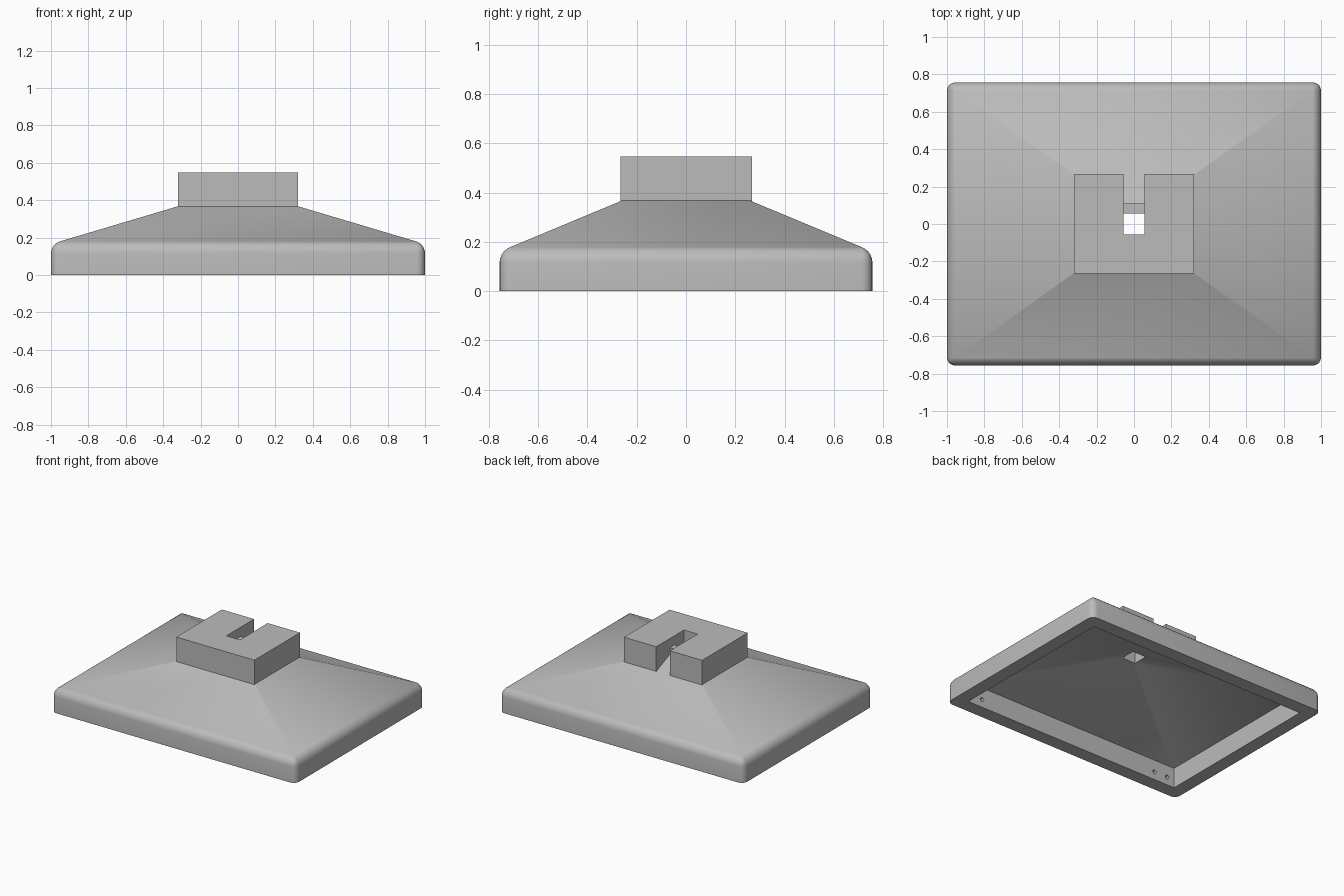
import bpy, bmesh, math
from mathutils import Matrix

cube = bpy.data.objects.get("Cube")
if cube:
    bpy.data.objects.remove(cube)

grey = bpy.data.materials.new("plain grey")
grey.use_nodes = True
grey.diffuse_color = (0.5, 0.5, 0.5, 1)
grey.node_tree.nodes["Principled BSDF"].inputs["Base Color"].default_value = (0.5, 0.5, 0.5, 1)


def add_object(name, bm):
    bmesh.ops.recalc_face_normals(bm, faces=bm.faces)
    mesh = bpy.data.meshes.new(name)
    bm.to_mesh(mesh)
    bm.free()
    mesh.materials.append(grey)
    obj = bpy.data.objects.new(name, mesh)
    bpy.context.collection.objects.link(obj)
    return obj


def loft(rings):
    """Closed solid through rectangles given as (half x, half y, z)."""
    bm = bmesh.new()
    loops = [[bm.verts.new((sx * hx, sy * hy, z))
              for sx, sy in ((-1, -1), (1, -1), (1, 1), (-1, 1))] for hx, hy, z in rings]
    for low, high in zip(loops, loops[1:]):
        for i in range(4):
            j = (i + 1) % 4
            bm.faces.new((low[i], low[j], high[j], high[i]))
    bm.faces.new(loops[0])
    bm.faces.new(loops[-1])
    return bm


def box(x0, x1, y0, y1, z0, z1):
    bm = loft([(0.5, 0.5, -0.5), (0.5, 0.5, 0.5)])
    bm.transform(Matrix.Translation(((x0 + x1) / 2, (y0 + y1) / 2, (z0 + z1) / 2))
                 @ Matrix.Diagonal((x1 - x0, y1 - y0, z1 - z0, 1)))
    return bm


def boolean(target, tool, operation):
    mod = target.modifiers.new(operation.lower(), "BOOLEAN")
    mod.object, mod.operation, mod.solver = tool, operation, "EXACT"
    bpy.context.view_layer.objects.active = target
    bpy.ops.object.modifier_apply(modifier=mod.name)
    bpy.data.objects.remove(tool)


# Hopper hood: low rectangular skirt with a sloping roof, rounded on its outer edges
bm = loft([(1, 0.757, 0), (1, 0.757, 0.163), (0.11, 0.11, 0.43)])
rounded = [e for e in bm.edges
           if all(v.co.z < 0.2 for v in e.verts) and any(v.co.z > 0.1 for v in e.verts)]
bmesh.ops.bevel(bm, geom=rounded, offset=0.045, segments=5, profile=0.5, affect="EDGES")
hood = add_object("hopper_hood", bm)

# Mounting block with a slot open to the back, and the short spout inside the slot
block = add_object("mounting_block", box(-0.32, 0.32, -0.265, 0.268, 0.36, 0.547))
boolean(block, add_object("slot", box(-0.056, 0.056, -0.056, 0.4, 0.2, 0.7)), "DIFFERENCE")
boolean(hood, block, "UNION")
boolean(hood, add_object("spout", box(-0.1, 0.1, -0.1, 0.11, 0.40, 0.48)), "UNION")
boolean(hood, add_object("slot_front", box(-0.056, 0.056, -0.056, 0.05, 0.44, 0.7)), "DIFFERENCE")

# Hollow underside leading up to the square outlet
cavity = loft([(0.9, 0.655, -0.1), (0.9, 0.655, 0.15), (0.055, 0.055, 0.385), (0.055, 0.055, 0.52)])
boolean(hood, add_object("cavity", cavity), "DIFFERENCE")

# Blind screw holes in the inside of the front wall
for x in (-0.84, -0.73, 0.78):
    bm = bmesh.new()
    bmesh.ops.create_cone(bm, cap_ends=True, segments=16, radius1=0.015, radius2=0.015, depth=0.1,
                          matrix=Matrix.Translation((x, -0.655, 0.06))
                          @ Matrix.Rotation(math.pi / 2, 4, "X"))
    boolean(hood, add_object("screw_hole", bm), "DIFFERENCE")

bpy.ops.object.select_all(action="DESELECT")
hood.select_set(True)
bpy.context.view_layer.objects.active = hood
bpy.ops.object.shade_smooth_by_angle(angle=math.radians(30))
